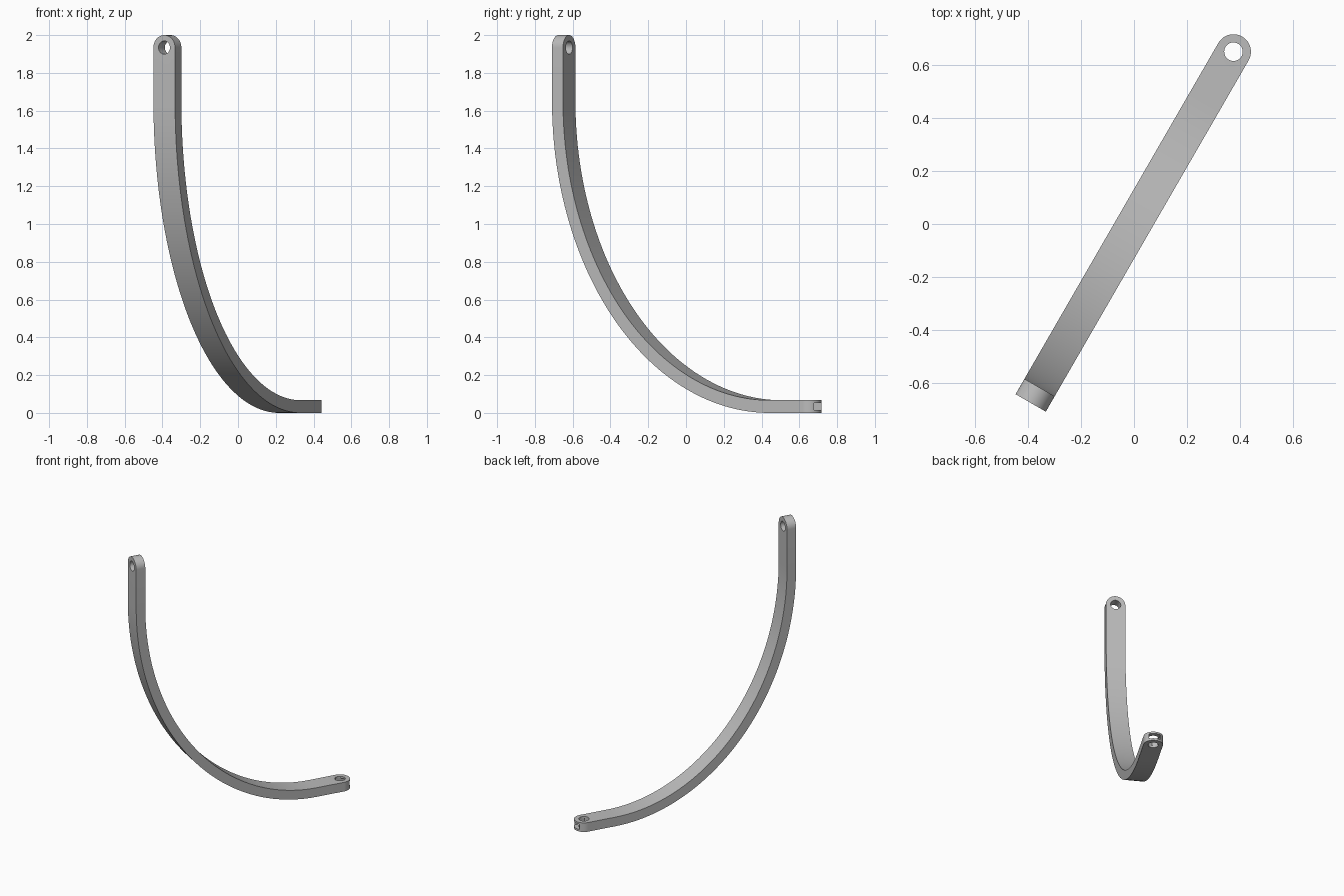
import bpy, bmesh
from math import sin, cos, pi, radians
from mathutils import Matrix, Vector

cube = bpy.data.objects.get("Cube")
if cube:
    bpy.data.objects.remove(cube, do_unlink=True)

HALF, THICK, BORE = 0.066, 0.067, 0.035      # half width, thickness, hole radius
BACK, TOP, END = -0.781, 2.0, 0.752          # outer face, top height, lower hole
MID_U, MID_Z = 0.55, 1.65                    # centre of the elliptical bend
A, B = MID_U - BACK, MID_Z
CAP, BEND = 16, 64
TURN = Matrix.Rotation(radians(60), 4, 'Z')  # the arm lies diagonally in plan

grey = bpy.data.materials.new("grey_metal")
grey.use_nodes = True
grey.diffuse_color = (0.5, 0.5, 0.5, 1)
grey.node_tree.nodes["Principled BSDF"].inputs["Base Color"].default_value = grey.diffuse_color


def make_object(name, bm):
    bmesh.ops.recalc_face_normals(bm, faces=bm.faces)
    mesh = bpy.data.meshes.new(name)
    bm.to_mesh(mesh)
    bm.free()
    mesh.materials.append(grey)
    obj = bpy.data.objects.new(name, mesh)
    bpy.context.collection.objects.link(obj)
    return obj


def prism(name, outline, low, high, matrix):
    bm = bmesh.new()
    face = bm.faces.new([bm.verts.new((x, y, low)) for x, y in outline])
    new = bmesh.ops.extrude_face_region(bm, geom=[face])["geom"]
    bmesh.ops.translate(bm, vec=(0, 0, high - low),
                        verts=[v for v in new if isinstance(v, bmesh.types.BMVert)])
    bmesh.ops.transform(bm, matrix=matrix, verts=bm.verts)
    return make_object(name, bm)


# Stations along the outer face: point, inward normal, half width
stations = []
for i in range(CAP + 1):
    a = pi / 2 * i / CAP
    stations.append(((BACK, TOP - HALF * (1 - cos(a))), (1, 0), HALF * sin(a)))
for i in range(BEND + 1):
    a = pi / 2 * i / BEND
    stations.append(((MID_U - A * cos(a), MID_Z - B * sin(a)),
                     (cos(a) / A, sin(a) / B), HALF))
for i in range(CAP + 1):
    a = pi / 2 * i / CAP
    stations.append(((END + HALF * sin(a), 0), (0, 1), HALF * cos(a)))

# Curved arm with round ends
bm = bmesh.new()
rings = []
for point, normal, half in stations:
    outer = Vector(point)
    inner = outer + Vector(normal).normalized() * THICK
    rings.append([bm.verts.new((p.x, side * half, p.y))
                  for p, side in ((outer, -1), (outer, 1), (inner, 1), (inner, -1))])
for r, s in zip(rings, rings[1:]):
    for k in range(4):
        j = (k + 1) % 4
        bm.faces.new((r[k], r[j], s[j], s[k]))
bmesh.ops.remove_doubles(bm, verts=bm.verts, dist=1e-5)
bmesh.ops.transform(bm, matrix=TURN, verts=bm.verts)
arm = make_object("curved_arm", bm)

# Cutters: two bolt holes and a nut slot open at the lower tip
circle = [(BORE * cos(2 * pi * i / 40), BORE * sin(2 * pi * i / 40)) for i in range(40)]
slot = [(-0.046, 0), (-0.023, -0.04), (0.1, -0.04), (0.1, 0.04), (-0.023, 0.04)]
upright = TURN @ Matrix.Translation((END, 0, 0))
sideways = TURN @ Matrix.Translation((BACK, 0, TOP - HALF)) @ Matrix.Rotation(pi / 2, 4, 'Y')
cutters = [prism("upper_hole_cutter", circle, -0.1, 0.2, sideways),
           prism("lower_hole_cutter", circle, -0.1, 0.2, upright),
           prism("nut_slot_cutter", slot, 0.015, 0.053, upright)]

bpy.ops.object.select_all(action='DESELECT')
bpy.context.view_layer.objects.active = arm
arm.select_set(True)
for cutter in cutters:
    cutter.hide_render = True
    mod = arm.modifiers.new(cutter.name, 'BOOLEAN')
    mod.operation = 'DIFFERENCE'
    mod.solver = 'EXACT'
    mod.object = cutter
    bpy.ops.object.modifier_apply(modifier=mod.name)
    bpy.data.objects.remove(cutter, do_unlink=True)
bpy.ops.object.shade_smooth_by_angle(angle=radians(30))
